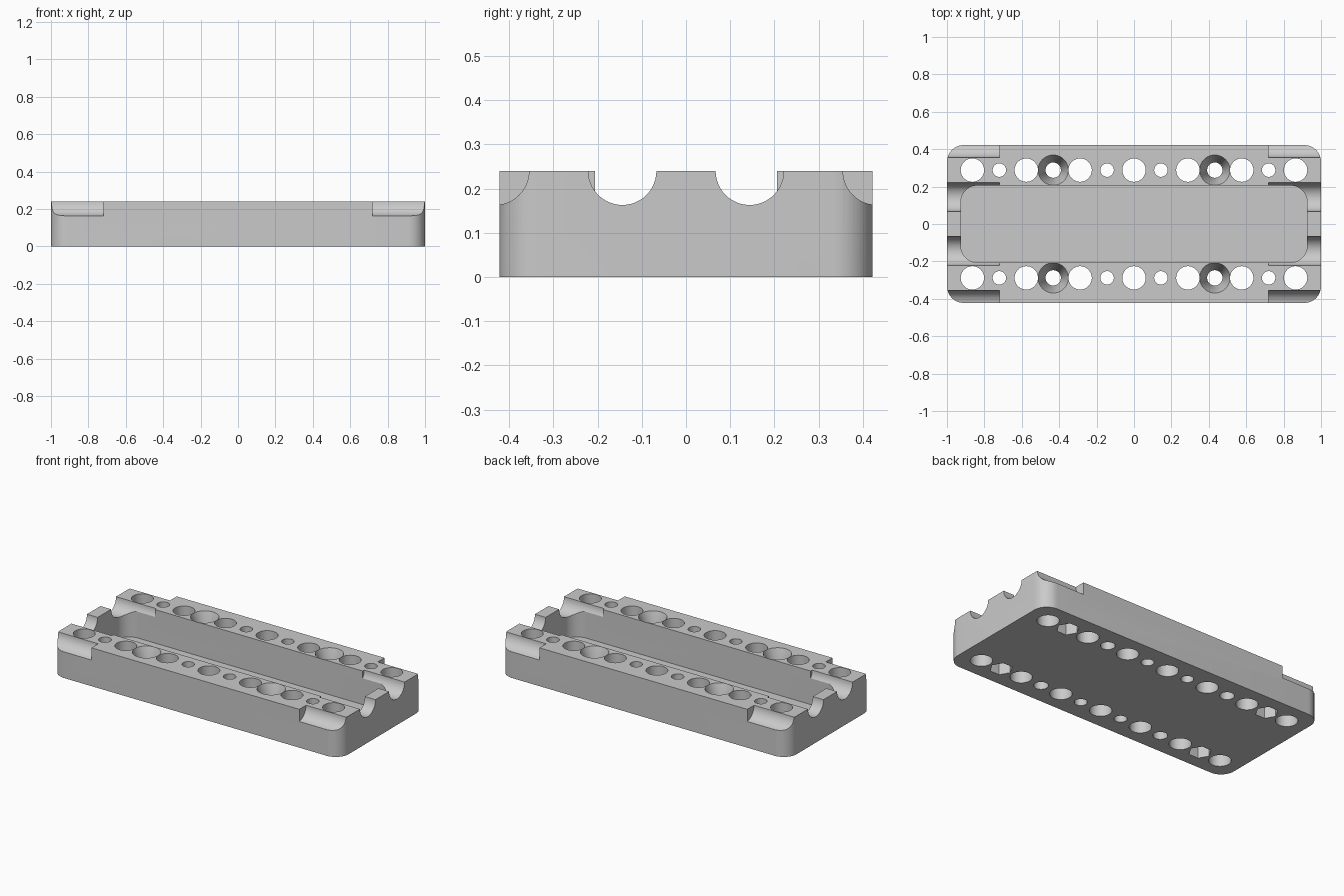
import bpy, bmesh, math
from mathutils import Matrix

if "Cube" in bpy.data.objects:
    bpy.data.objects.remove(bpy.data.objects["Cube"], do_unlink=True)

HEIGHT, HALF_Y, PITCH, ROW_Y = 0.24, 0.422, 0.144, 0.288

grey = bpy.data.materials.new("plain grey")
grey.use_nodes = True
colour = (0.59, 0.59, 0.59, 1)
grey.diffuse_color = colour
grey.node_tree.nodes["Principled BSDF"].inputs["Base Color"].default_value = colour


def make_object(name, bm):
    bmesh.ops.recalc_face_normals(bm, faces=bm.faces)
    mesh = bpy.data.meshes.new(name)
    bm.to_mesh(mesh)
    bm.free()
    mesh.materials.append(grey)
    obj = bpy.data.objects.new(name, mesh)
    bpy.context.collection.objects.link(obj)
    return obj


def add_rounded_slab(bm, hx, hy, r, z0, z1, steps=12):
    ring = []
    for i, (sx, sy) in enumerate([(1, 1), (-1, 1), (-1, -1), (1, -1)]):
        for k in range(steps + 1):
            a = math.pi / 2 * (i + k / steps)
            ring.append(bm.verts.new((sx * (hx - r) + r * math.cos(a),
                                      sy * (hy - r) + r * math.sin(a), z0)))
    face = bm.faces.new(ring)
    top = bmesh.ops.extrude_face_region(bm, geom=[face])["geom"]
    verts = [v for v in top if isinstance(v, bmesh.types.BMVert)]
    bmesh.ops.translate(bm, verts=verts, vec=(0, 0, z1 - z0))


def add_turned(bm, x, y, profile, sides=40):
    """Closed turned solid from (radius, height) points, bottom to top."""
    rings = []
    for r, z in profile:
        rings.append([bm.verts.new((x + r * math.cos(k * math.tau / sides),
                                    y + r * math.sin(k * math.tau / sides), z))
                      for k in range(sides)])
    for low, high in zip(rings, rings[1:]):
        for k in range(sides):
            n = (k + 1) % sides
            bm.faces.new((low[k], low[n], high[n], high[k]))
    bm.faces.new(rings[0][::-1])
    bm.faces.new(rings[-1])


def cut(body, name, bm):
    cutter = make_object(name, bm)
    cutter.hide_render = True
    mod = body.modifiers.new(name, "BOOLEAN")
    mod.operation, mod.solver, mod.object = "DIFFERENCE", "EXACT", cutter
    bpy.context.view_layer.objects.active = body
    bpy.ops.object.modifier_apply(modifier=mod.name)
    bpy.data.objects.remove(cutter, do_unlink=True)


# Block with rounded corners
bm = bmesh.new()
add_rounded_slab(bm, 1, HALF_Y, 0.09, 0, HEIGHT)
body = make_object("tray_block", bm)

# Long central pocket
bm = bmesh.new()
add_rounded_slab(bm, 0.926, 0.206, 0.09, 0.03, 0.4)
cut(body, "pocket_cutter", bm)

# Round channels at both ends
bm = bmesh.new()
for side in (-1, 1):
    for y in (-0.432, -0.144, 0.144, 0.432):
        place = Matrix.Translation((side * 0.92, y, HEIGHT)) @ Matrix.Rotation(math.pi / 2, 4, "Y")
        bmesh.ops.create_cone(bm, cap_ends=True, segments=48, radius1=0.077,
                              radius2=0.077, depth=0.4, matrix=place)
cut(body, "channel_cutter", bm)

# Two rows of holes: wide and narrow ones alternate
holes, screws = bmesh.new(), bmesh.new()
for y in (-ROW_Y, ROW_Y):
    for i in range(-6, 7):
        x = i * PITCH
        if abs(i) == 3:      # countersunk screw holes
            add_turned(screws, x, y, [(0.041, -0.1), (0.041, 0.12), (0.091, HEIGHT + 0.03)])
        elif abs(i) == 5:    # narrow holes with six-sided nut recesses underneath
            add_turned(screws, x, y, [(0.065, -0.1), (0.065, 0.08)], sides=6)
            add_turned(holes, x, y, [(0.036, 0.05), (0.036, 0.4)])
        else:
            r = 0.036 if i % 2 else 0.0625
            add_turned(holes, x, y, [(r, -0.1), (r, 0.4)])
cut(body, "screw_cutter", screws)
cut(body, "hole_cutter", holes)

# Smooth curved walls, sharp edges
bpy.ops.object.select_all(action="DESELECT")
body.select_set(True)
bpy.context.view_layer.objects.active = body
bpy.ops.object.shade_smooth_by_angle(angle=math.radians(30))
